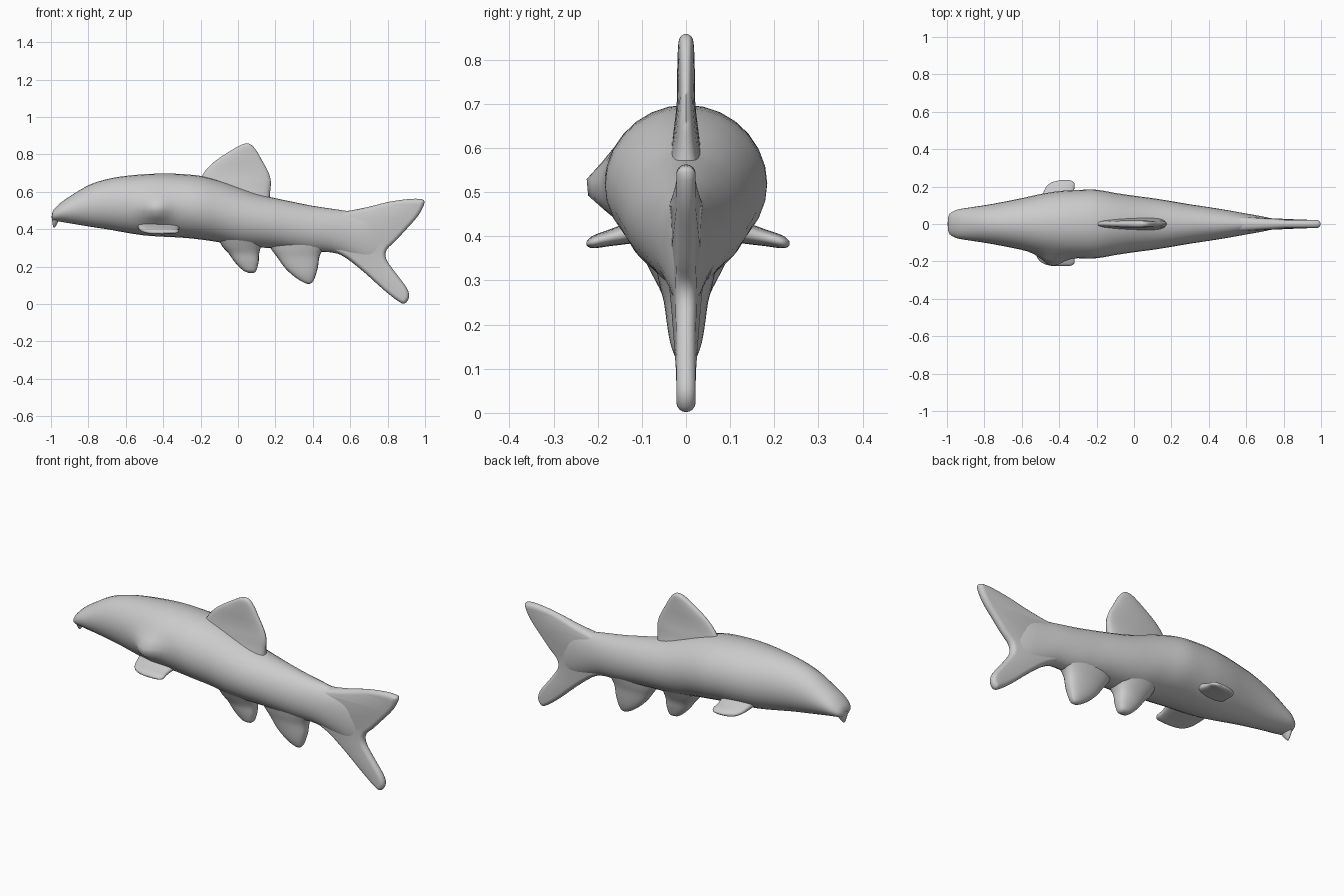
import bpy, bmesh, math
from mathutils import Vector

if "Cube" in bpy.data.objects:
    bpy.data.objects.remove(bpy.data.objects["Cube"])

skin = bpy.data.materials.new("grey skin")
skin.diffuse_color = (0.6, 0.6, 0.6, 1)
skin.use_nodes = True
skin.node_tree.nodes["Principled BSDF"].inputs["Base Color"].default_value = skin.diffuse_color


def spline(rows, steps):
    """Catmull-Rom resampling of rows of numbers."""
    out = []
    for i in range(len(rows) - 1):
        a, b, c, d = (rows[max(0, min(len(rows) - 1, i + k))] for k in (-1, 0, 1, 2))
        for s in range(steps):
            t = s / steps
            out.append([0.5 * (2 * q + (r - p) * t + (2 * p - 5 * q + 4 * r - w) * t * t
                               + (3 * q - p - 3 * r + w) * t ** 3)
                        for p, q, r, w in zip(a, b, c, d)])
    return out + [list(rows[-1])]


def finish(ob):
    ob.data.materials.clear()
    ob.data.materials.append(skin)
    bpy.ops.object.select_all(action='DESELECT')
    ob.select_set(True)
    bpy.context.view_layer.objects.active = ob
    bpy.ops.object.shade_smooth_by_angle(angle=math.radians(50))
    return ob


def loft(name, rows, place, sides=28, power=1.0, steps=3):
    """Rows: station, low, high, half thickness. place maps (station, along, across)."""
    bm = bmesh.new()
    rings = []
    for st, lo, hi, w in spline(rows, steps):
        ring = []
        for k in range(sides):
            a = 2 * math.pi * k / sides
            c, s = math.cos(a), math.sin(a)
            u = (lo + hi) / 2 + (hi - lo) / 2 * c
            ring.append(bm.verts.new(place(st, u, w * math.copysign(abs(s) ** power, s))))
        rings.append(ring)
    for r, q in zip(rings, rings[1:]):
        for k in range(sides):
            j = (k + 1) % sides
            bm.faces.new((r[k], r[j], q[j], q[k]))
    bm.faces.new(rings[0])
    bm.faces.new(rings[-1])
    bmesh.ops.recalc_face_normals(bm, faces=bm.faces)
    me = bpy.data.meshes.new(name)
    bm.to_mesh(me)
    bm.free()
    ob = bpy.data.objects.new(name, me)
    bpy.context.collection.objects.link(ob)
    return finish(ob)


def body_place(x, z, y):
    # cheek bulge on the near side, slim belly
    if y < 0:
        y -= 0.06 * math.exp(-((x + 0.44) / 0.07) ** 2 - ((z - 0.51) / 0.06) ** 2)
    return Vector((x, y, z))


# Body from snout to tail root
loft("body", [
    (-0.995, 0.455, 0.48, 0.03), (-0.985, 0.445, 0.505, 0.055), (-0.95, 0.44, 0.54, 0.075),
    (-0.9, 0.432, 0.575, 0.085), (-0.8, 0.415, 0.635, 0.1), (-0.7, 0.4, 0.668, 0.118),
    (-0.6, 0.382, 0.685, 0.138), (-0.5, 0.367, 0.694, 0.16), (-0.4, 0.36, 0.698, 0.176),
    (-0.3, 0.355, 0.695, 0.182), (-0.2, 0.345, 0.685, 0.183), (-0.1, 0.33, 0.66, 0.166),
    (0, 0.31, 0.625, 0.151), (0.1, 0.303, 0.59, 0.138), (0.2, 0.298, 0.566, 0.122),
    (0.3, 0.288, 0.545, 0.105), (0.4, 0.28, 0.525, 0.09), (0.5, 0.276, 0.51, 0.074),
    (0.6, 0.25, 0.495, 0.056), (0.7, 0.22, 0.48, 0.038), (0.775, 0.22, 0.42, 0.018)],
    body_place)

# Hooked upper lip at the snout
loft("lip_barbel", [(0.47, -0.997, -0.95, 0.045), (0.44, -0.993, -0.962, 0.03),
                    (0.42, -0.99, -0.972, 0.016), (0.408, -0.986, -0.98, 0.004)],
     lambda z, x, y: Vector((x, y, z)), sides=16)

# Upright fins: rows are height, front edge, back edge, half thickness
upright = {
    "dorsal_fin": [(0.54, -0.21, 0.17, 0.05), (0.6, -0.21, 0.172, 0.034), (0.65, -0.21, 0.176, 0.027),
                   (0.69, -0.19, 0.168, 0.022), (0.73, -0.16, 0.15, 0.02), (0.77, -0.115, 0.127, 0.02),
                   (0.81, -0.055, 0.105, 0.019), (0.84, -0.005, 0.083, 0.017),
                   (0.853, 0.022, 0.068, 0.012), (0.858, 0.04, 0.055, 0.004)],
    "pelvic_fin": [(0.36, -0.11, 0.15, 0.1), (0.31, -0.085, 0.125, 0.075), (0.27, -0.05, 0.113, 0.055),
                   (0.23, -0.022, 0.111, 0.045), (0.2, 0.005, 0.105, 0.036),
                   (0.177, 0.032, 0.097, 0.026), (0.167, 0.055, 0.085, 0.01)],
    "anal_fin": [(0.34, 0.15, 0.5, 0.07), (0.29, 0.18, 0.455, 0.06), (0.25, 0.21, 0.435, 0.05),
                 (0.2, 0.245, 0.428, 0.043), (0.16, 0.285, 0.417, 0.036), (0.13, 0.325, 0.406, 0.026),
                 (0.114, 0.355, 0.395, 0.016), (0.108, 0.372, 0.384, 0.005)],
}
for name, rows in upright.items():
    loft(name, rows, lambda z, x, y: Vector((x, y, z)), power=0.65)

# Paired side fins, drooping slightly outward
for side, name in ((1, "pectoral_fin_far"), (-1, "pectoral_fin_near")):
    front = 0 if side > 0 else -0.04
    loft(name, [(0.08, -0.5 + front, -0.3, 0.03), (0.14, -0.49 + front, -0.315, 0.024),
                (0.18, -0.48 + front, -0.32, 0.019), (0.21, -0.46 + front, -0.317, 0.016),
                (0.226, -0.43 + front, -0.325, 0.012), (0.235, -0.39 + front, -0.345, 0.004)],
         lambda y, x, t: Vector((x, side * y * (1 if side > 0 else 0.96), 0.44 - 0.24 * y + t)),
         power=0.65)

# Forked tail: rounded plate from a smooth outline
outline = spline([(0.52, 0.49), (0.6, 0.5), (0.7, 0.52), (0.8, 0.545), (0.9, 0.56), (0.97, 0.562),
                  (0.998, 0.545), (0.965, 0.475), (0.9, 0.4), (0.84, 0.335), (0.795, 0.29),
                  (0.793, 0.24), (0.84, 0.17), (0.9, 0.09), (0.915, 0.04), (0.893, 0.004),
                  (0.86, 0.013), (0.78, 0.075), (0.68, 0.165), (0.58, 0.245), (0.5, 0.285)], 3)
cu = bpy.data.curves.new("tail_outline", 'CURVE')
cu.dimensions = '2D'
cu.fill_mode = 'BOTH'
cu.bevel_depth = 0.022
cu.bevel_resolution = 3
cu.offset = -0.022
sp = cu.splines.new('POLY')
sp.points.add(len(outline) - 1)
for p, (x, z) in zip(sp.points, outline):
    p.co = (x, z, 0, 1)
sp.use_cyclic_u = True
tail = bpy.data.objects.new("tail_fin", cu)
tail.rotation_euler.x = math.pi / 2
bpy.context.collection.objects.link(tail)
tail.select_set(True)
bpy.context.view_layer.objects.active = tail
bpy.ops.object.select_all(action='DESELECT')
tail.select_set(True)
bpy.ops.object.convert(target='MESH')
tail = bpy.context.view_layer.objects.active
tail.name = "tail_fin"
# weld the rim and thicken the lobes toward the root
bm = bmesh.new()
bm.from_mesh(tail.data)
bmesh.ops.remove_doubles(bm, verts=bm.verts, dist=0.0005)
for v in bm.verts:
    v.co.z *= 1 + max(0, 0.8 - v.co.x) * 3
bmesh.ops.recalc_face_normals(bm, faces=bm.faces)
bm.to_mesh(tail.data)
bm.free()
finish(tail)
